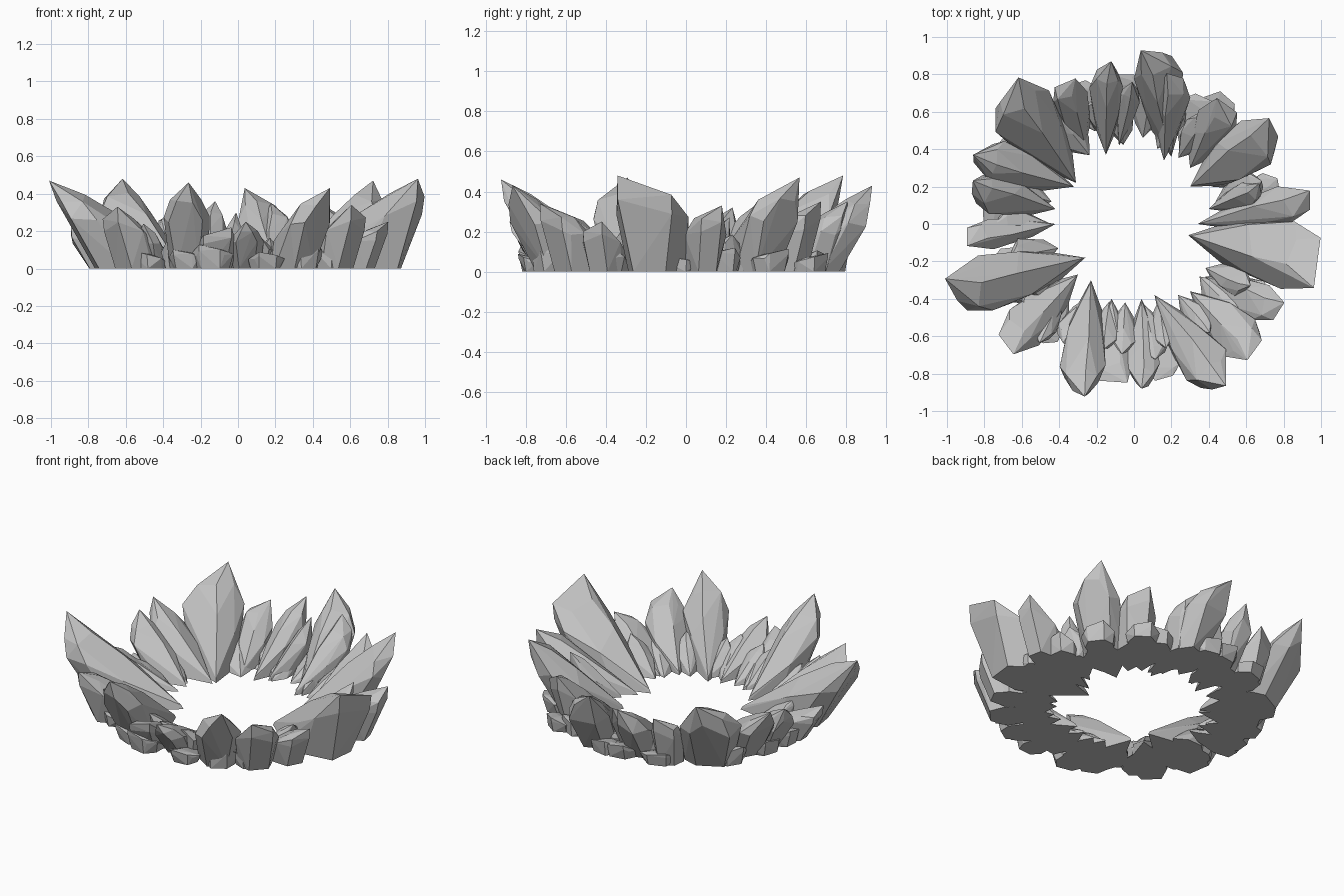
import bpy
import bmesh
import math
import random
from mathutils import Vector

random.seed(4)

default_cube = bpy.data.objects.get("Cube")
if default_cube:
    bpy.data.objects.remove(default_cube, do_unlink=True)

# One stone colour for everything
STONE = (0.54, 0.54, 0.54, 1.0)
stone = bpy.data.materials.new("grey stone")
stone.use_nodes = True
stone.diffuse_color = STONE
shader = stone.node_tree.nodes["Principled BSDF"]
shader.inputs["Base Color"].default_value = STONE
shader.inputs["Roughness"].default_value = 0.8


def wobble(amount):
    return random.uniform(-amount, amount)


def hull_object(name, points):
    """Wrap points in a faceted convex shell and merge nearly flat facets."""
    bm = bmesh.new()
    for point in points:
        bm.verts.new(point)
    bmesh.ops.convex_hull(bm, input=bm.verts[:])
    loose = [v for v in bm.verts if not v.link_faces]
    bmesh.ops.delete(bm, geom=loose, context='VERTS')
    bmesh.ops.dissolve_limit(bm, angle_limit=math.radians(4),
                             verts=bm.verts[:], edges=bm.edges[:])
    bmesh.ops.recalc_face_normals(bm, faces=bm.faces[:])
    mesh = bpy.data.meshes.new(name)
    bm.to_mesh(mesh)
    bm.free()
    mesh.materials.append(stone)
    obj = bpy.data.objects.new(name, mesh)
    bpy.context.collection.objects.link(obj)


def crystal(name, inner, end, height, half_width, skew=0.0, chisel=False, reach=0.66):
    """Crystal rising from its inner foot outward to an overhanging tip.

    skew moves the tip sideways, chisel adds a second lower corner opposite
    it, and reach is how far out the footprint goes.
    """
    foot = Vector((inner[0], inner[1], 0))
    along = Vector((end[0], end[1], 0)) - foot
    across = Vector((-along.y, along.x, 0)).normalized() * half_width

    def place(u, v, z):
        return foot + along * u + across * v + Vector((0, 0, max(z, 0) * height))

    points = [place(0, 0, 0), place(0.02, 0, 0.05)]
    for side in (-1, 1):
        # Flat footprint
        for u, v in ((0.28, 0.62), (0.75 * reach, 0.8), (reach, 0.45)):
            points.append(place(u + wobble(0.03), side * v, 0))
        # Flanks, shoulders and outer face
        for u, v, z in ((0.45, 0.7, 0.38), (0.74, 1.0, 0.58), (0.88, 0.65, 0.55),
                        (0.8, 0.6, 0.78), (0.95, 0.32, 0.76)):
            points.append(place(u + wobble(0.03), side * v + wobble(0.08),
                                z + wobble(0.03)))
    # Off-centre ridge on the upper slope
    ridge = skew * 0.4 + wobble(0.15)
    points.append(place(0.5, ridge, 0.6))
    points.append(place(0.76, ridge, 0.84))
    # Pointed or chiselled end
    points.append(place(1, skew, 1))
    if chisel:
        points.append(place(0.97, -skew, 0.8))
        points.append(place(0.99, skew, 0.75))
        points.append(place(0.95, -skew, 0.6))
    hull_object(name, points)


# Pointed crystals: foot x, foot y, end x, end y, height, half width, tip skew
pointed = [
    (0.30, 0.20, 0.76, 0.51, 0.47, 0.15, 0.45),
    (0.20, 0.36, 0.10, 0.94, 0.43, 0.13, 0.5),
    (-0.08, 0.42, -0.01, 0.76, 0.30, 0.06, 0),
    (-0.15, 0.37, -0.14, 0.87, 0.36, 0.09, -0.2),
    (-0.31, 0.22, -0.69, 0.73, 0.48, 0.18, -0.5),
    (-0.32, 0.20, -0.86, 0.37, 0.35, 0.12, 0),
    (-0.42, 0.08, -0.87, 0.20, 0.32, 0.11, -0.3),
    (-0.26, -0.18, -0.99, -0.37, 0.47, 0.16, -0.5),
    (-0.38, -0.32, -0.52, -0.63, 0.24, 0.08, 0.2),
    (-0.23, -0.30, -0.29, -0.92, 0.46, 0.13, 0.2),
    (0.04, -0.40, 0.05, -0.88, 0.25, 0.09, -0.1),
    (0.11, -0.38, 0.47, -0.88, 0.43, 0.13, 0.2),
]
for x, y, end_x, end_y, height, width, skew in pointed:
    crystal("pointed_crystal", (x, y), (end_x, end_y), height, width, skew)

# Chiselled crystals: same columns
chiselled = [
    (0.29, -0.06, 0.99, -0.21, 0.48, 0.18, -0.75),
    (0.34, 0.0, 0.95, 0.13, 0.33, 0.10, 0.5),
    (0.40, 0.08, 0.68, 0.19, 0.27, 0.07, 0.4),
    (0.30, 0.30, 0.50, 0.64, 0.35, 0.12, 0.55),
    (0.16, 0.34, 0.22, 0.80, 0.35, 0.09, 0.5),
    (-0.26, 0.42, -0.37, 0.76, 0.32, 0.10, -0.6),
    (-0.42, 0.0, -0.90, -0.07, 0.22, 0.08, 0.6),
    (-0.30, -0.27, -0.69, -0.65, 0.33, 0.13, 0.5),
    (-0.12, -0.40, -0.11, -0.85, 0.22, 0.10, 0.75),
    (0.30, -0.36, 0.65, -0.68, 0.34, 0.13, -0.5),
    (0.38, -0.28, 0.78, -0.47, 0.25, 0.11, 0.5),
]
for x, y, end_x, end_y, height, width, skew in chiselled:
    crystal("chiselled_crystal", (x, y), (end_x, end_y), height, width, skew,
            chisel=True, reach=0.8)

# Low slivers closing the gaps along the inner edge
SLIVERS = 26
for i in range(SLIVERS):
    angle = math.tau * (i + wobble(0.3)) / SLIVERS
    turn = angle + wobble(0.08)
    start = random.uniform(0.42, 0.47)
    end = start + random.uniform(0.24, 0.3)
    crystal("inner_sliver",
            (start * math.cos(angle), start * math.sin(angle)),
            (end * math.cos(turn), end * math.sin(turn)),
            random.uniform(0.12, 0.2), random.uniform(0.07, 0.1), reach=0.85)

# Small rubble stones around the outer foot
STONES = 22
for i in range(STONES):
    angle = math.tau * (i + wobble(0.3)) / STONES
    end = random.uniform(0.77, 0.85)
    start = end - 0.28
    crystal("rubble_stone",
            (start * math.cos(angle), start * math.sin(angle)),
            (end * math.cos(angle), end * math.sin(angle)),
            random.uniform(0.07, 0.14), random.uniform(0.09, 0.12),
            skew=random.choice((-0.5, 0.5)), chisel=True, reach=0.92)
